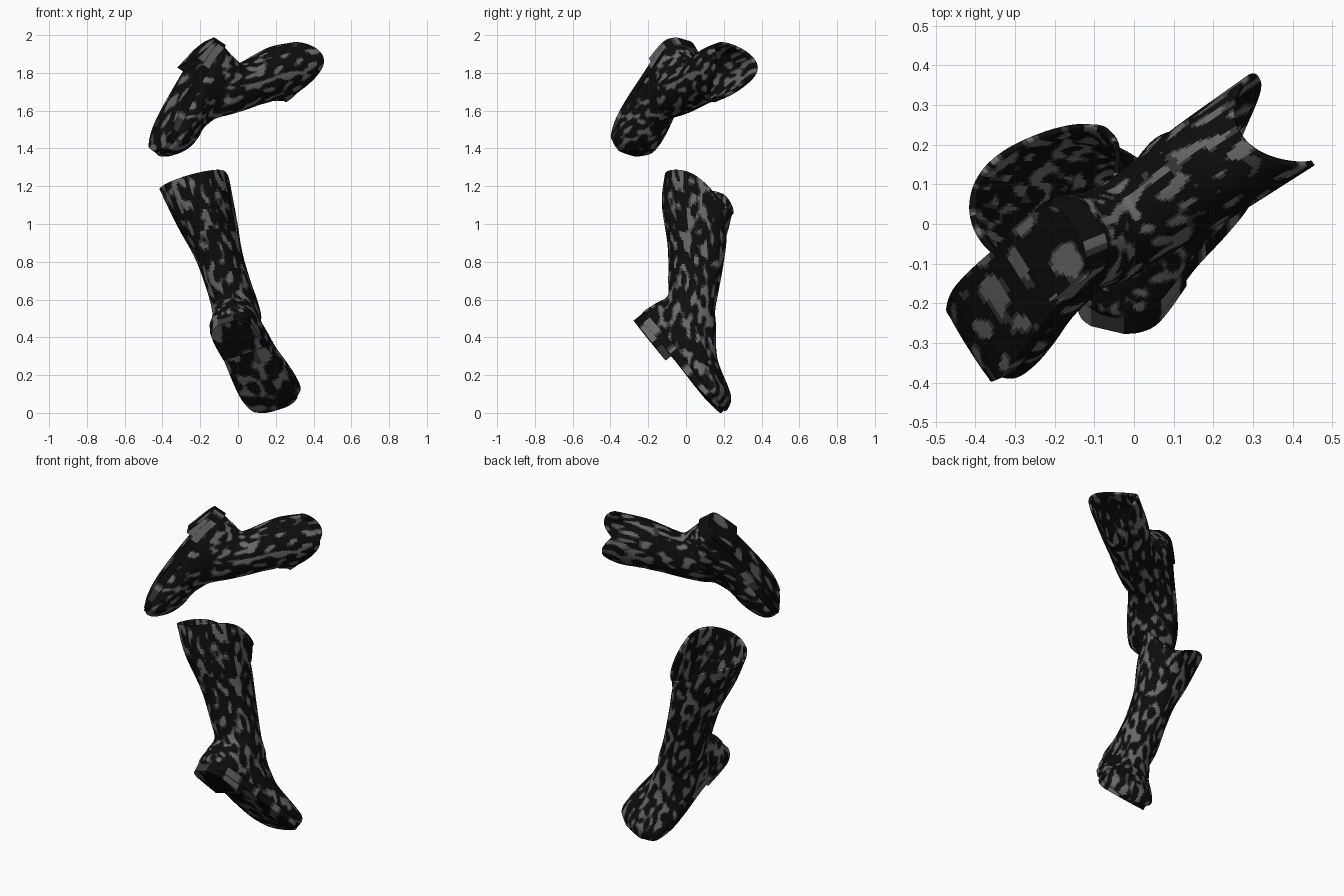
import bpy, bmesh, math
from mathutils import Vector, noise

if "Cube" in bpy.data.objects:
    bpy.data.objects.remove(bpy.data.objects["Cube"])

# Dark leather with grey flecks
mats = []
for label, v in (("dark_leather", 0.004), ("mid_fleck", 0.04), ("light_fleck", 0.14)):
    m = bpy.data.materials.new(label)
    m.diffuse_color = (v, v, v, 1)
    m.use_nodes = True
    m.node_tree.nodes["Principled BSDF"].inputs["Base Color"].default_value = m.diffuse_color
    mats.append(m)


def smooth_path(keys, n):
    """Catmull-Rom interpolation of equal-length number tuples."""
    out = []
    k = [keys[0]] + list(keys) + [keys[-1]]
    for i in range(1, len(k) - 2):
        for s in range(n):
            t = s / n
            out.append([0.5 * (2 * b + (c - a) * t + (2 * a - 5 * b + 4 * c - d) * t * t
                               + (3 * b - a - 3 * c + d) * t ** 3)
                        for a, b, c, d in zip(k[i - 1], k[i], k[i + 1], k[i + 2])])
    out.append(list(keys[-1]))
    return out


def loft(name, rows, up, freq, cap_start, thick=0):
    """Skin closed loops into a smooth flecked mesh."""
    bm = bmesh.new()
    loops = [[bm.verts.new(p) for p in r] for r in rows]
    n = len(rows[0])
    for a, b in zip(loops, loops[1:]):
        for i in range(n):
            j = (i + 1) % n
            bm.faces.new((a[i], a[j], b[j], b[i]))
    if cap_start:
        bm.faces.new(loops[0][::-1])
    bm.faces.new(loops[-1])
    bmesh.ops.recalc_face_normals(bm, faces=bm.faces)
    for f in bm.faces:
        p = f.calc_center_median()
        q = (p - up * (p.dot(up) * 0.6)) * freq
        v = noise.noise(q)
        f.material_index = 2 if v > 0.22 else 1 if v > 0.1 else 0
    me = bpy.data.meshes.new(name)
    bm.to_mesh(me)
    bm.free()
    ob = bpy.data.objects.new(name, me)
    bpy.context.collection.objects.link(ob)
    for m in mats:
        me.materials.append(m)
    if thick:
        mod = ob.modifiers.new("leather", 'SOLIDIFY')
        mod.thickness = thick
        mod.offset = 0
    bpy.ops.object.select_all(action='DESELECT')
    ob.select_set(True)
    bpy.context.view_layer.objects.active = ob
    bpy.ops.object.shade_smooth_by_angle(angle=math.radians(40))


def boot(prefix, plane, side, rings, dip, dip_turn, side_rise, normal, heel, heel_w):
    side = Vector(side).normalized()
    n3 = plane(*normal) - plane(0, 0)
    mid = lambda r: plane((r[0] + r[2]) / 2, (r[1] + r[3]) / 2)
    up = (mid(rings[0]) - mid(rings[3])).normalized()
    dip3 = plane(*dip) - plane(0, 0)

    # Upper: shaft, ankle and foot in one tube, each ring from back to front point
    step, sides = 13, 110
    keys = [tuple(r) + ((0.3,) if i > 5 else (0.0,)) for i, r in enumerate(rings)]
    rows = []
    for ri, (bu, bv, fu, fv, w, k) in enumerate(smooth_path(keys, step)):
        b, f = plane(bu, bv), plane(fu, fv)
        fall = max(0, 1 - ri / step)
        row = []
        for i in range(sides):
            a = math.tau * i / sides
            c, s = math.cos(a), math.sin(a)
            p = (b + f) / 2 + (b - f) / 2 * (c + k * s * s) + side * (w * s)
            p += dip3 * (fall * math.exp(-((a - math.pi + dip_turn) / 0.75) ** 2))
            p += up * (side_rise * fall * s * s)
            row.append(p)
        rows.append(row)
    # Rounded toe closing
    last = rows[-1]
    centre = sum(last, Vector()) / sides
    push = (centre - sum(rows[-8], Vector()) / sides) * 0.2
    for sc, d in ((0.8, 0.6), (0.45, 0.95), (0.1, 1.0)):
        rows.append([centre + push * d + (p - centre) * sc for p in last])
    loft(prefix + "_boot_upper", rows, up, 36, False, 0.014)

    # Sole and heel: flat slabs following the underside
    def slab(name, stations, top, bottom, n):
        rows = []
        for u, v, w in smooth_path(stations, n):
            p = plane(u, v)
            row = [p + n3 * bottom + side * (w * (i / 14 - 1)) for i in range(29)]
            row += [p + n3 * top + side * w, p + n3 * top - side * w]
            rows.append(row)
        loft(name, rows, up, 20, True)

    def between(a, b, t, w):
        return (a[0] + (b[0] - a[0]) * t, a[1] + (b[1] - a[1]) * t, w)

    under = [(r[0], r[1], r[4] * 0.95) for r in rings[6:]]
    a, b, y, z = under[0], under[1], under[-2], under[-1]
    under[0] = between(a, b, 0, 0.05)
    under[1:1] = [between(a, b, 0.12, 0.085), between(a, b, 0.35, 0.11)]
    under[-1:] = [between(y, z, 0.55, y[2] * 0.82), between(y, z, 0.85, y[2] * 0.58),
                  between(y, z, 1, y[2] * 0.3)]
    slab(prefix + "_boot_sole", under, -0.025, 0.02, 9)
    (u0, v0), (u1, v1) = heel
    slab(prefix + "_boot_heel",
         [(u0 + (u1 - u0) * t, v0 + (v1 - v0) * t, w * heel_w)
          for t, w in ((0, 0.4), (0.08, 0.7), (0.25, 0.93), (0.55, 1), (1, 1))],
         -0.02, 0.055, 7)


# Lower boot, tiptoe: ring = back (y, z), front (y, z), half width
boot("lower", lambda y, z: Vector((0.172 + 0.28 * y - 0.345 * z, y, z)),
     (0.93, -0.22, 0.30),
     [(-.10, 1.25, .195, 1.215, .175),
      (-.118, 1.1, .205, .95, .147),
      (-.088, .88, .19, .8, .114),
      (-.085, .7, .165, .66, .108),
      (-.09, .605, .145, .55, .113),
      (-.165, .56, .15, .47, .115),
      (-.225, .5, .15, .42, .12),
      (-.15, .415, .15, .36, .125),
      (-.07, .325, .16, .28, .13),
      (.02, .21, .185, .21, .147),
      (.09, .125, .21, .15, .153),
      (.15, .065, .225, .1, .138),
      (.19, .03, .215, .06, .065)],
     (.065, -.17), 0.3, 0.0, (-.77, -.64), ((-.225, .51), (-.09, .345)), .112)

# Upper boot, sole up: ring = back (x, z), front (x, z), half width
boot("upper", lambda x, z: Vector((x, -0.447 + 0.58 * x + 0.265 * z, z)),
     (0.52, -0.82, 0.23),
     [(.27, 1.95, .41, 1.75, .135),
      (.17, 1.93, .2, 1.665, .128),
      (.09, 1.89, .12, 1.64, .12),
      (.03, 1.855, .05, 1.615, .115),
      (-.01, 1.845, -.03, 1.59, .113),
      (-.06, 1.89, -.09, 1.575, .115),
      (-.13, 1.94, -.13, 1.56, .115),
      (-.19, 1.87, -.17, 1.53, .115),
      (-.25, 1.77, -.2, 1.5, .118),
      (-.325, 1.63, -.23, 1.45, .13),
      (-.375, 1.52, -.265, 1.41, .133),
      (-.4, 1.435, -.305, 1.385, .118),
      (-.4, 1.385, -.35, 1.37, .06)],
     (-.16, -.1), 0.0, 0.045, (-.75, .5), ((-.11, 1.95), (-.225, 1.825)), .105)
